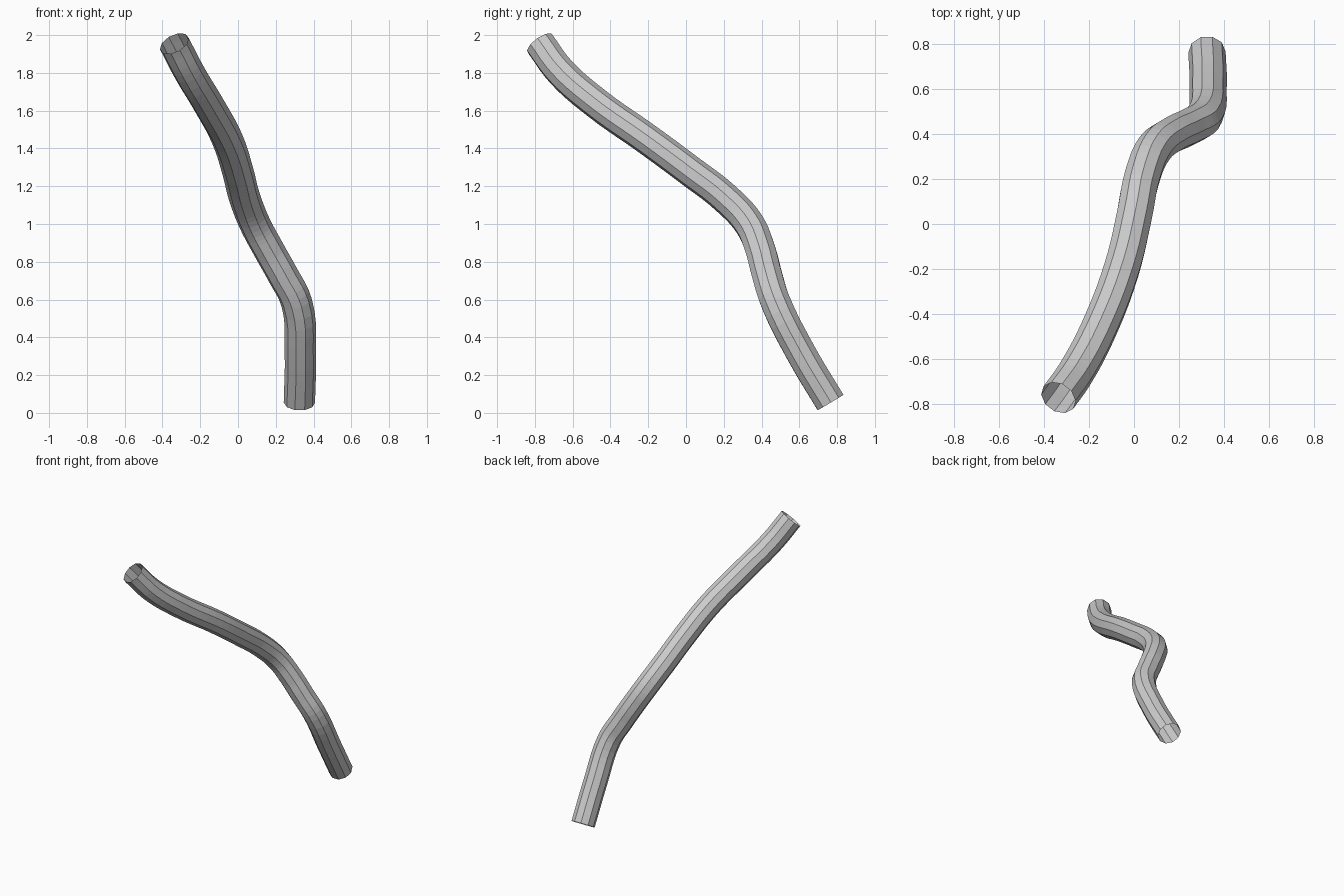
import bpy

if "Cube" in bpy.data.objects:
    bpy.data.objects.remove(bpy.data.objects["Cube"])

# Centre line of the bent tube, bottom to top
PATH = [
    (0.325, 0.765, 0.055), (0.33, 0.61, 0.315), (0.31, 0.475, 0.585),
    (0.235, 0.428, 0.735), (0.165, 0.395, 0.86), (0.09, 0.335, 1.0),
    (0.035, 0.205, 1.14), (0.0, 0.03, 1.275), (-0.055, -0.20, 1.445),
    (-0.16, -0.475, 1.64), (-0.26, -0.664, 1.807), (-0.337, -0.773, 1.955),
]
RADIUS = 0.083

grey = bpy.data.materials.new("light_grey")
grey.diffuse_color = (0.6, 0.6, 0.6, 1)
grey.use_nodes = True
grey.node_tree.nodes["Principled BSDF"].inputs["Base Color"].default_value = grey.diffuse_color

# Ten-sided open tube swept along the path
curve = bpy.data.curves.new("tube", 'CURVE')
curve.dimensions = '3D'
curve.resolution_u = 5
curve.bevel_depth = RADIUS
curve.bevel_resolution = 3
curve.use_fill_caps = False
spline = curve.splines.new('BEZIER')
spline.bezier_points.add(len(PATH) - 1)
for point, co in zip(spline.bezier_points, PATH):
    point.co = co
    point.handle_left_type = point.handle_right_type = 'AUTO'
tube = bpy.data.objects.new("tube", curve)
bpy.context.collection.objects.link(tube)
curve.materials.append(grey)

# Turn it into a faceted mesh
bpy.context.view_layer.objects.active = tube
tube.select_set(True)
bpy.ops.object.convert(target='MESH')
bpy.ops.object.shade_flat()
